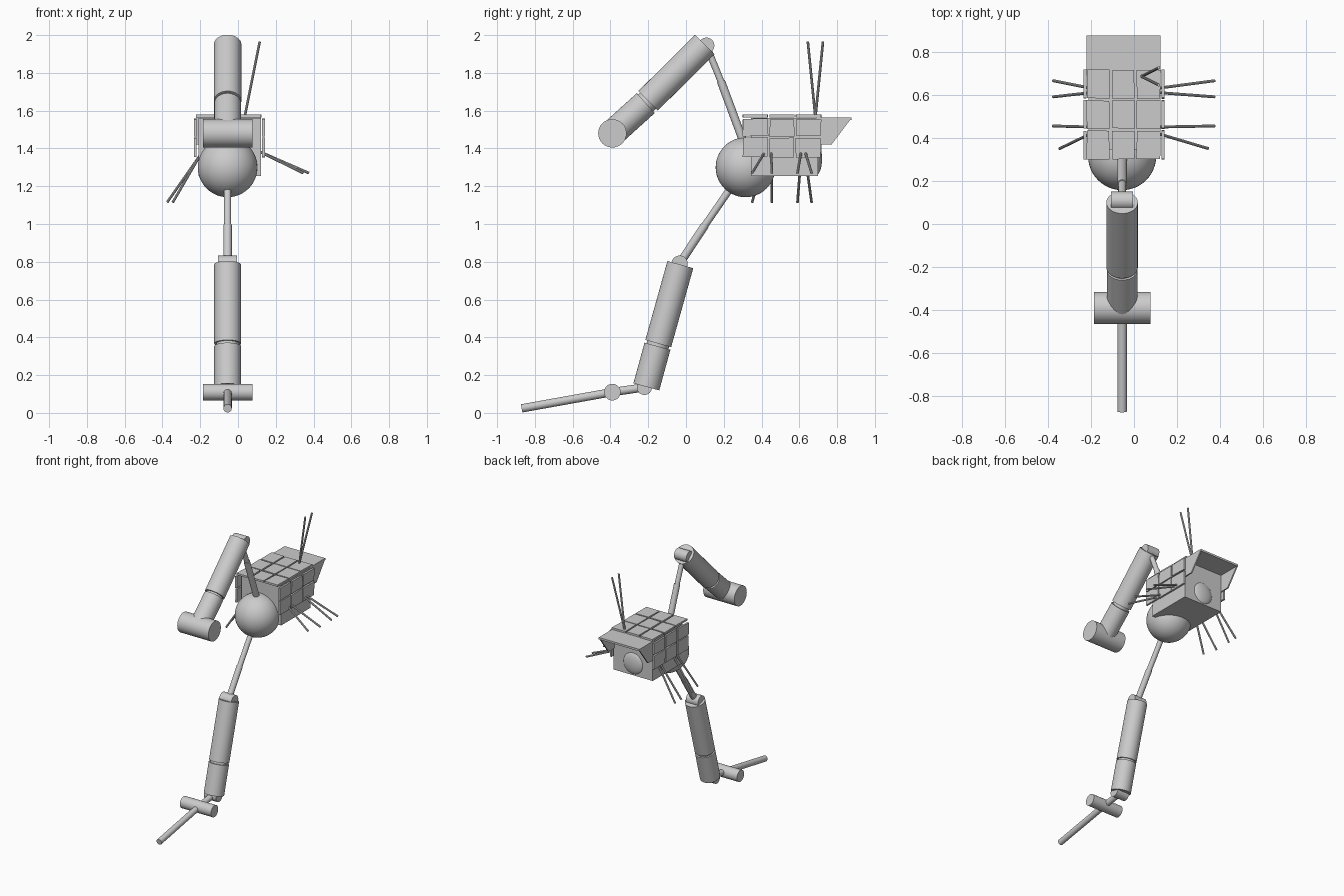
import bpy, bmesh, math, random
from mathutils import Vector

random.seed(4)
if "Cube" in bpy.data.objects:
    bpy.data.objects.remove(bpy.data.objects["Cube"], do_unlink=True)

grey = bpy.data.materials.new("plain_grey")
grey.use_nodes = True
grey.diffuse_color = (0.6, 0.6, 0.6, 1)
grey.node_tree.nodes["Principled BSDF"].inputs["Base Color"].default_value = (0.6, 0.6, 0.6, 1)

CX = -0.055   # x of the limb plane


def finish(obj, name, smooth=False):
    obj.name = name
    obj.data.materials.append(grey)
    if smooth:
        bpy.ops.object.shade_smooth_by_angle(angle=math.radians(35))
    return obj


def rod(name, a, b, r, sides=32):
    a, b = Vector(a), Vector(b)
    d = b - a
    bpy.ops.mesh.primitive_cylinder_add(
        vertices=sides, radius=r, depth=d.length, location=(a + b) / 2,
        rotation=d.to_track_quat('Z', 'Y').to_euler())
    return finish(bpy.context.object, name, True)


def limb(name, a, b, r):
    """Rod in the limb plane; a and b are (y, z)."""
    return rod(name, (CX, *a), (CX, *b), r)


def pin(name, yz, half, r):
    """Crosswise cylinder along x."""
    return rod(name, (CX - half, *yz), (CX + half, *yz), r)


def ball(name, loc, scale):
    bpy.ops.mesh.primitive_uv_sphere_add(segments=48, ring_count=24, radius=1, location=loc)
    obj = bpy.context.object
    obj.scale = scale
    return finish(obj, name, True)


def prism(name, corners, offset):
    """Extrude a polygon by an offset vector."""
    bm = bmesh.new()
    face = bm.faces.new([bm.verts.new(c) for c in corners])
    ext = bmesh.ops.extrude_face_region(bm, geom=[face])
    moved = [v for v in ext["geom"] if isinstance(v, bmesh.types.BMVert)]
    bmesh.ops.translate(bm, verts=moved, vec=offset)
    bmesh.ops.recalc_face_normals(bm, faces=bm.faces)
    mesh = bpy.data.meshes.new(name)
    bm.to_mesh(mesh)
    bm.free()
    obj = bpy.data.objects.new(name, mesh)
    bpy.context.collection.objects.link(obj)
    return finish(obj, name)


def box(name, lo, hi):
    ring = [(lo[0], lo[1]), (hi[0], lo[1]), (hi[0], hi[1]), (lo[0], hi[1])]
    return prism(name, [(x, y, lo[2]) for x, y in ring], (0, 0, hi[2] - lo[2]))


def tiles(name, us, vs, place, offset):
    """Grid of slightly uneven tiles with narrow gaps."""
    gap = 0.005
    for i in range(len(us) - 1):
        for j in range(len(vs) - 1):
            pts = [(us[i] + gap, vs[j] + gap), (us[i + 1] - gap, vs[j] + gap),
                   (us[i + 1] - gap, vs[j + 1] - gap), (us[i] + gap, vs[j + 1] - gap)]
            wob = [place(u + random.uniform(-.003, .003), v + random.uniform(-.003, .003))
                   for u, v in pts]
            prism(f"{name}_{i}_{j}", wob, offset)


# Body box, tiles and rear dome
box("body_box", (-0.21, 0.345, 1.255), (0.122, 0.70, 1.562))
ys = (0.297, 0.438, 0.578, 0.72)
tiles("top_tile", (-0.225, -0.108, 0.007, 0.128), ys, lambda u, v: (u, v, 1.565), (0, 0, 0.014))
for side, x, t in (("left", 0.128, 0.014), ("right", -0.22, -0.014)):
    tiles(side + "_tile", ys, (1.35, 1.46, 1.56), lambda u, v: (x, u, v), (t, 0, 0))
ball("rear_dome", (-0.045, 0.69, 1.345), (0.085, 0.03, 0.085))

# Rear visor: roof with two cheeks
box("visor_roof", (-0.22, 0.69, 1.55), (0.122, 0.875, 1.565))
for side, x in (("left", 0.112), ("right", -0.22)):
    prism("visor_cheek_" + side,
          [(x, 0.69, 1.555), (x, 0.872, 1.555), (x, 0.77, 1.42), (x, 0.69, 1.42)], (0.01, 0, 0))

# Front ball
ball("front_ball", (CX, 0.315, 1.30), (0.158,) * 3)

# Upper arm
shoulder, head, neck = (0.108, 1.945), (-0.39, 1.48), (-0.205, 1.647)
limb("upper_strut_inner", (0.31, 1.42), (0.185, 1.756), 0.022)
limb("upper_strut_outer", (0.187, 1.75), shoulder, 0.018)
pin("upper_joint", shoulder, 0.051, 0.042)
limb("upper_arm_long", (0.1, 1.95), (-0.201, 1.652), 0.073)
limb("upper_arm_groove", (-0.19, 1.662), (-0.225, 1.629), 0.06)
limb("upper_arm_short", (-0.213, 1.64), head, 0.071)
pin("upper_end_drum", head, 0.131, 0.075)

# Lower leg
knee, ankle, foot = (-0.034, 0.79), (-0.22, 0.135), (-0.39, 0.11)
limb("lower_strut_inner", (0.25, 1.21), (0.098, 0.99), 0.019)
limb("lower_strut_outer", (0.1, 0.993), knee, 0.022)
pin("lower_joint", knee, 0.051, 0.043)
limb("lower_leg_long", (-0.03, 0.785), (-0.147, 0.367), 0.071)
limb("lower_leg_groove", (-0.14, 0.39), (-0.158, 0.33), 0.06)
limb("lower_leg_short", (-0.151, 0.353), (-0.21, 0.138), 0.071)
pin("ankle_joint", ankle, 0.051, 0.04)
limb("foot_strut", ankle, foot, 0.022)
pin("foot_drum", foot, 0.131, 0.044)
limb("foot_rod", foot, (-0.87, 0.024), 0.022)

# Tall antenna pair
for name, y in (("front", 0.645), ("rear", 0.725)):
    rod("top_antenna_" + name, (0.035, 0.685, 1.565), (0.115, y, 1.965), 0.007, 10)

# Side antennas, four on each side
spread = ((0.63, 0.665), (0.61, 0.59), (0.45, 0.455), (0.42, 0.35))
for i, (y0, y1) in enumerate(spread):
    reach = 0.345 if i == 3 else 0.375
    rod(f"left_antenna_{i}", (0.11, y0, 1.385), (reach, y1, 1.27), 0.007, 10)
    rod(f"right_antenna_{i}", (-0.2, y0, 1.365), (-reach, y1, 1.115), 0.007, 10)
